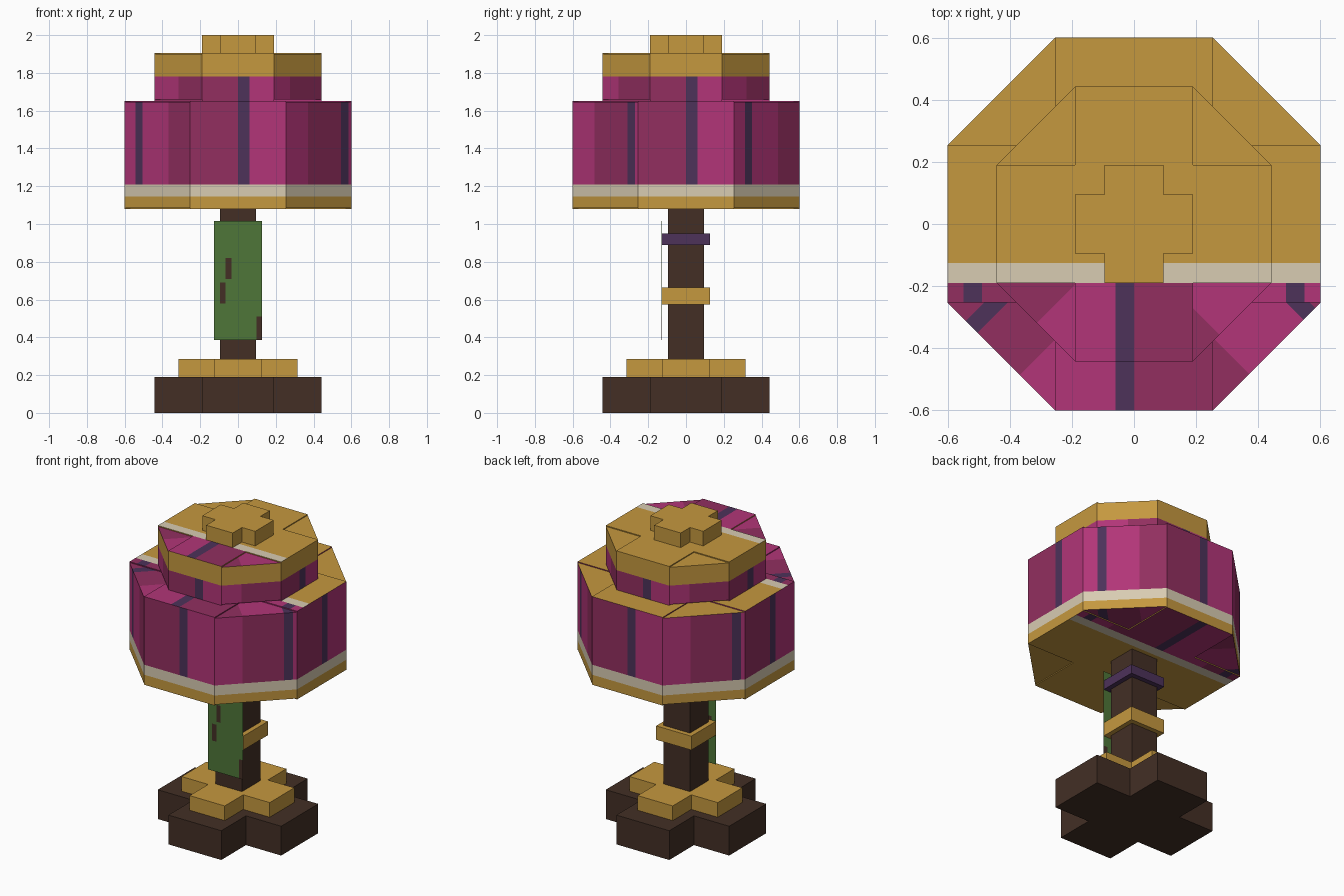
import bpy
import bmesh
from mathutils import Vector

old = bpy.data.objects.get("Cube")
if old:
    bpy.data.objects.remove(old)


def linear(c):
    c /= 255
    return c / 12.92 if c < 0.04 else ((c + 0.055) / 1.055) ** 2.4


def material(name, hex_code):
    rgba = [linear(b) for b in bytes.fromhex(hex_code)] + [1]
    m = bpy.data.materials.new(name)
    m.use_nodes = True
    m.diffuse_color = rgba
    m.node_tree.nodes["Principled BSDF"].inputs["Base Color"].default_value = rgba
    return m


GOLD, CREAM, BRIGHT, DARK, PURPLE, WOOD, GREEN = range(7)
mats = [
    material("gold", "c5983f"),
    material("cream", "d8ccb2"),
    material("bright magenta", "b23578"),
    material("dark magenta", "922f60"),
    material("purple", "4d325a"),
    material("dark wood", "432f25"),
    material("leaf green", "4e7638"),
]


def prism(bm, pts, z0, z1):
    """Extrude a flat outline upward."""
    f = bm.faces.new([bm.verts.new((x, y, z0)) for x, y in pts])
    ext = bmesh.ops.extrude_face_region(bm, geom=[f], use_keep_orig=True)
    top = [v for v in ext["geom"] if isinstance(v, bmesh.types.BMVert)]
    bmesh.ops.translate(bm, verts=top, vec=(0, 0, z1 - z0))
    bmesh.ops.recalc_face_normals(bm, faces=bm.faces)


def rect(x0, x1, y0, y1):
    return [(x0, y0), (x1, y0), (x1, y1), (x0, y1)]


def plus(r, h):
    return [(r, -h), (r, h), (h, h), (h, r), (-h, r), (-h, h),
            (-r, h), (-r, -h), (-h, -h), (-h, -r), (h, -r), (h, -h)]


def cut(bm, normal, offsets):
    """Slice all faces along parallel planes."""
    n = Vector(normal).normalized()
    for d in offsets:
        bmesh.ops.bisect_plane(bm, geom=bm.verts[:] + bm.edges[:] + bm.faces[:],
                               plane_co=n * d, plane_no=n)


def finish(bm, name, rule):
    """Turn the mesh into an object, colouring each face by a rule."""
    bm.normal_update()
    for f in bm.faces:
        f.material_index = rule(f.calc_center_median(), f.normal)
    mesh = bpy.data.meshes.new(name)
    bm.to_mesh(mesh)
    bm.free()
    for m in mats:
        mesh.materials.append(m)
    obj = bpy.data.objects.new(name, mesh)
    bpy.context.collection.objects.link(obj)


def solid(name, pts, z0, z1, color):
    bm = bmesh.new()
    prism(bm, pts, z0, z1)
    finish(bm, name, lambda c, n: color)


def swap(color):
    return {BRIGHT: DARK, DARK: BRIGHT}.get(color, color)


def flat_band(y):
    """Colour of horizontal shade faces: gold, a cream line, then cloth."""
    return GOLD if y > -0.125 else CREAM if y > -0.19 else None


def shade_tier(name, r, h, z0, z1, bands, side_band, striped):
    # crossing arms of the tier
    bm = bmesh.new()
    for pts in (rect(-r, r, -h, h), rect(-h, h, h, r), rect(-h, h, -r, -h)):
        prism(bm, pts, z0, z1)
    cut(bm, (0, 0, 1), bands)
    cut(bm, (1, 0, 0), (-0.55, -0.49, -0.36, -0.06, 0, 0.06, 0.36, 0.49, 0.55))
    cut(bm, (0, 1, 0), (-0.19, -0.125, -0.06, 0, 0.06, 0.125, 0.19))

    def arm_rule(c, n):
        if abs(n.z) > 0.5:
            band = flat_band(c.y if n.z > 0 else -c.y)
            if band is not None:
                return band
            if -0.06 < c.x < 0 or 0.49 < abs(c.x) < 0.55:
                return PURPLE
            color = BRIGHT if c.x < 0 else DARK
            return swap(color) if abs(c.x) > 0.36 else color
        band = side_band(c.z)
        s = c.y * n.x - c.x * n.y
        if band is not None:
            return band
        return DARK if s < 0 else PURPLE if s < 0.06 else BRIGHT

    finish(bm, name + "_arms", arm_rule)

    # slightly lower wedges that fill the four corners
    length = (r - h) * 2 ** 0.5
    for sx in (-1, 1):
        for sy in (-1, 1):
            bm = bmesh.new()
            prism(bm, [(sx * h, sy * h), (sx * r, sy * h), (sx * h, sy * r)],
                  z0 + 0.006, z1 - 0.006)
            right = Vector((-sy, sx, 0)).normalized()
            same = sx == sy
            if striped:
                stops = (0.17, 0.28, 0.67) if same else (0.34, 0.84, 0.95)
                colors = ((BRIGHT, PURPLE, BRIGHT, DARK) if same
                          else (BRIGHT, DARK, PURPLE, BRIGHT))
            else:
                stops = (0.51,) if same else (0.34,)
                colors = (BRIGHT, DARK)
            cut(bm, right, [(u - 0.5) * length for u in stops])
            cut(bm, (0, 0, 1), bands)

            def wedge_rule(c, n):
                color = colors[sum(c.dot(right) / length + 0.5 > u for u in stops)]
                if abs(n.z) > 0.5:
                    band = flat_band(c.y if n.z > 0 else -c.y)
                    color = swap(color)
                else:
                    band = side_band(c.z)
                return color if band is None else band

            place = ("front" if sy < 0 else "back") + ("_left" if sx > 0 else "_right")
            finish(bm, f"{name}_corner_{place}", wedge_rule)


# base, post and straps
solid("base", plus(0.443, 0.19), 0, 0.19, WOOD)
solid("base_trim", plus(0.316, 0.126), 0.19, 0.285, GOLD)
solid("post", rect(-0.095, 0.095, -0.095, 0.095), 0.285, 1.085, WOOD)
strap = rect(-0.126, 0.126, -0.126, 0.126)
solid("gold_strap", strap, 0.575, 0.665, GOLD)
solid("purple_strap", strap, 0.89, 0.95, PURPLE)

# leafy panel with bare patches on the front of the post
patches = [(-0.065, -0.035, 0.71, 0.82), (-0.095, -0.065, 0.58, 0.69),
           (0.098, 0.13, 0.38, 0.51)]
bm = bmesh.new()
prism(bm, rect(-0.126, 0.126, -0.13, -0.127), 0.385, 1.015)
for x0, x1, low, high in patches:
    cut(bm, (1, 0, 0), (x0, x1))
    cut(bm, (0, 0, 1), (low, high))
finish(bm, "leaf_panel", lambda c, n: WOOD if any(
    x0 < c.x < x1 and low < c.z < high for x0, x1, low, high in patches) else GREEN)

# two-tier shade and its cap
shade_tier("shade_lower", 0.602, 0.253, 1.08, 1.652, (1.145, 1.21),
           lambda z: GOLD if z < 1.145 else CREAM if z < 1.21 else None, True)
shade_tier("shade_upper", 0.443, 0.19, 1.652, 1.905, (1.78,),
           lambda z: GOLD if z > 1.78 else None, False)
solid("cap", plus(0.19, 0.095), 1.905, 2.0, GOLD)
